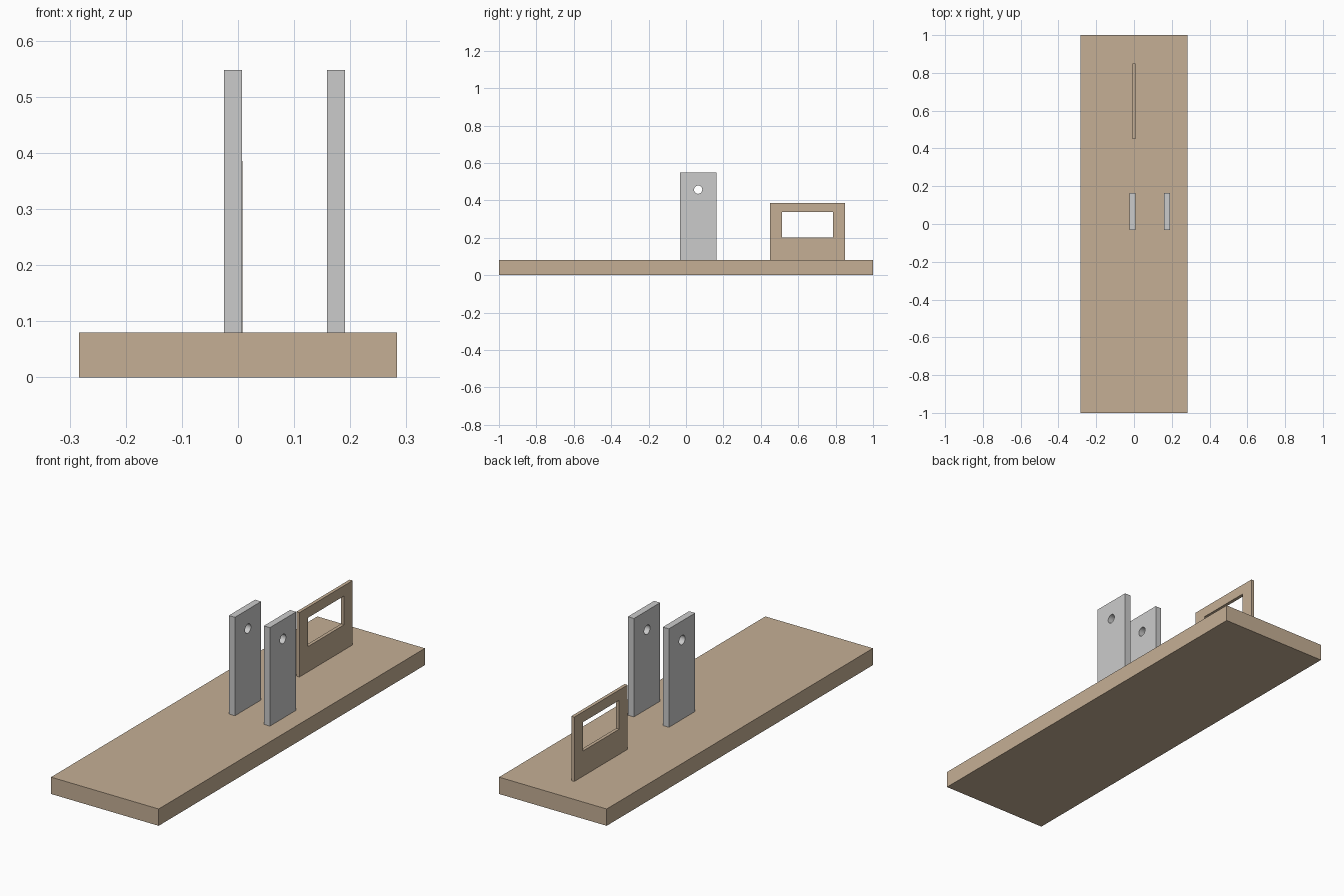
import bpy, bmesh, math

if "Cube" in bpy.data.objects:
    bpy.data.objects.remove(bpy.data.objects["Cube"])

wood = bpy.data.materials.new("wood")
wood.diffuse_color = (0.56, 0.43, 0.30, 1)
wood.use_nodes = True
wood.node_tree.nodes["Principled BSDF"].inputs["Base Color"].default_value = wood.diffuse_color


def rect(y0, y1, z0, z1):
    return [(y0, z0), (y1, z0), (y1, z1), (y0, z1)]


def circle(y, z, r, n=32):
    return [(y + r * math.cos(math.tau * i / n), z + r * math.sin(math.tau * i / n))
            for i in range(n)]


def upright(name, x, thickness, outline, hole, mat=None):
    """Plate standing in the YZ plane, centred on x, with one opening."""
    bm = bmesh.new()
    for loop in (outline, hole):
        vs = [bm.verts.new((0, y, z)) for y, z in loop]
        for a, b in zip(vs, vs[1:] + vs[:1]):
            bm.edges.new((a, b))
    bmesh.ops.triangle_fill(bm, use_beauty=True, edges=bm.edges[:])
    bmesh.ops.recalc_face_normals(bm, faces=bm.faces[:])
    mesh = bpy.data.meshes.new(name)
    bm.to_mesh(mesh)
    bm.free()
    ob = bpy.data.objects.new(name, mesh)
    bpy.context.collection.objects.link(ob)
    ob.location.x = x
    solid = ob.modifiers.new("thickness", 'SOLIDIFY')
    solid.thickness = thickness
    solid.offset = 0
    if mat:
        mesh.materials.append(mat)
    return ob


# Base board
bpy.ops.mesh.primitive_cube_add(size=1, location=(0, 0, 0.04))
base = bpy.context.object
base.name = "base_board"
base.scale = (0.566, 2, 0.08)
base.data.materials.append(wood)

# Pair of pivot posts with bolt holes
for name, x in (("left_post", -0.009), ("right_post", 0.175)):
    upright(name, x, 0.032, rect(-0.033, 0.164, 0.08, 0.548), circle(0.065, 0.457, 0.022))

# Upright handle with a window opening
upright("handle_plate", 0, 0.016, rect(0.45, 0.85, 0.08, 0.386),
        rect(0.513, 0.786, 0.2, 0.337), wood)
